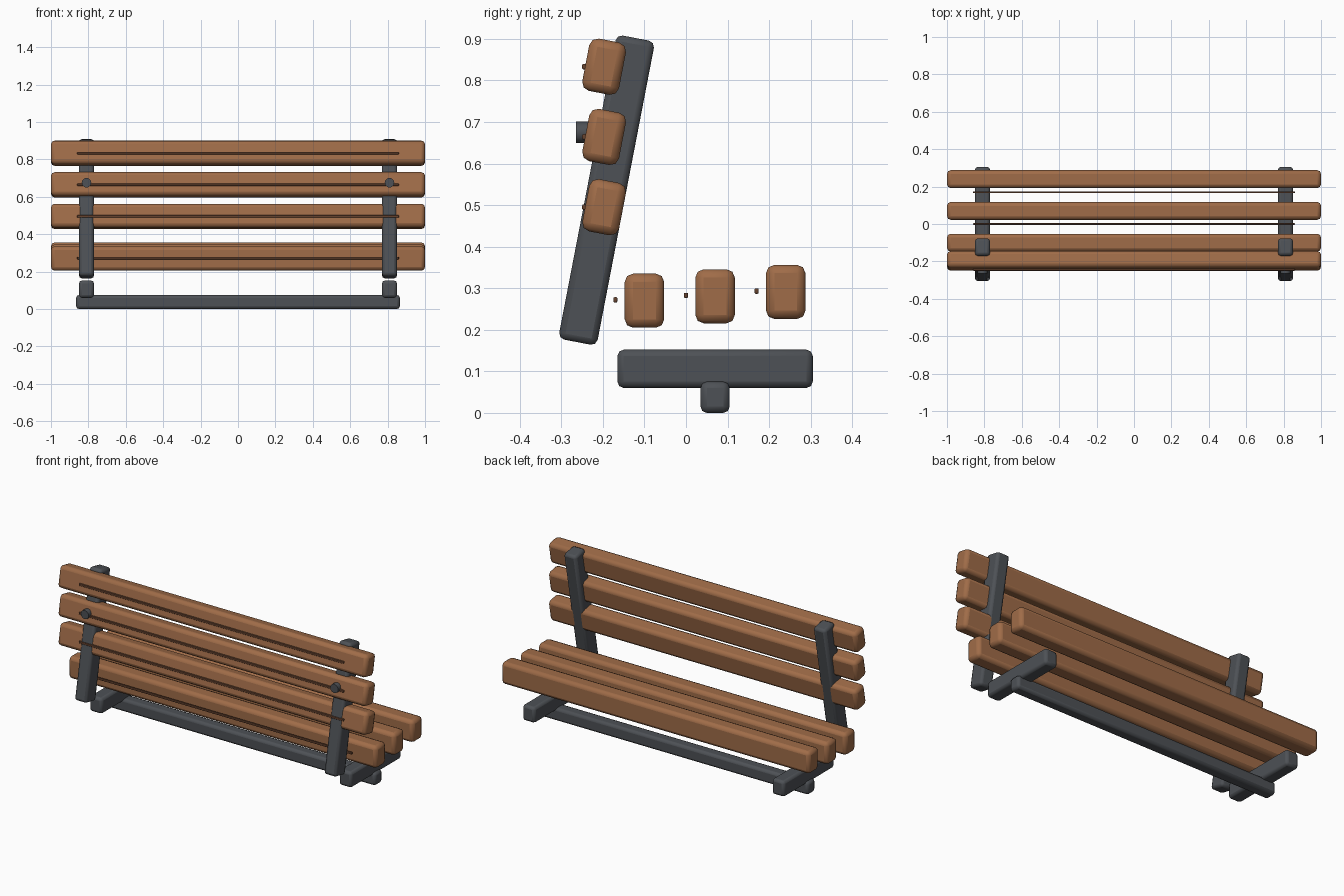
import bpy, bmesh, math
from mathutils import Matrix

if "Cube" in bpy.data.objects:
    bpy.data.objects.remove(bpy.data.objects["Cube"], do_unlink=True)


def material(name, rgb):
    m = bpy.data.materials.new(name)
    m.use_nodes = True
    m.diffuse_color = (*rgb, 1)
    m.node_tree.nodes["Principled BSDF"].inputs["Base Color"].default_value = (*rgb, 1)
    return m


WOOD = material("warm_wood", (0.35, 0.15, 0.065))
GROOVE = material("dark_wood", (0.13, 0.055, 0.028))
METAL = material("charcoal_metal", (0.075, 0.082, 0.092))
LEAN = math.radians(-10.9)


def finish(name, bm, loc, tilt, mat, bevel):
    me = bpy.data.meshes.new(name)
    bm.to_mesh(me)
    bm.free()
    me.materials.append(mat)
    ob = bpy.data.objects.new(name, me)
    bpy.context.collection.objects.link(ob)
    ob.location = loc
    ob.rotation_euler.x = tilt
    if bevel:
        mod = ob.modifiers.new("soft_edges", "BEVEL")
        mod.width = bevel
        mod.segments = 2
    bpy.ops.object.select_all(action="DESELECT")
    ob.select_set(True)
    bpy.context.view_layer.objects.active = ob
    bpy.ops.object.shade_smooth_by_angle(angle=math.radians(30))
    return ob


def box(name, size, loc, mat, tilt=0, bevel=0.015):
    bm = bmesh.new()
    bmesh.ops.create_cube(bm, size=1, matrix=Matrix.Diagonal((*size, 1)))
    return finish(name, bm, loc, tilt, mat, bevel)


def bolt(name, loc):
    bm = bmesh.new()
    bmesh.ops.create_cone(bm, cap_ends=True, segments=12, radius1=0.026,
                          radius2=0.026, depth=0.05,
                          matrix=Matrix.Rotation(math.pi / 2, 4, "X"))
    return finish(name, bm, loc, 0, METAL, 0)


# Seat slats rise gently, each with a thin strip beside it
for i in range(3):
    y, z = -0.1 + 0.17 * i, 0.27 + 0.0105 * i
    box(f"seat_slat_{i + 1}", (2, 0.095, 0.13), (0, y, z), WOOD, bevel=0.02)
    box(f"seat_strip_{i + 1}", (1.72, 0.01, 0.013), (0, y - 0.07, z + 0.002),
        GROOVE, bevel=0.003)

# Leaning backrest slats with strips on the outer face
for i in range(3):
    z = 0.495 + 0.169 * i
    box(f"back_slat_{i + 1}", (2, 0.09, 0.128), (0, -0.197, z), WOOD, LEAN, 0.02)
    box(f"back_strip_{i + 1}", (1.72, 0.012, 0.013), (0, -0.244, z),
        GROOVE, bevel=0.003)

# Metal frame, mirrored left and right
for side, x in (("left", 0.81), ("right", -0.81)):
    box(f"{side}_back_post", (0.08, 0.094, 0.745), (x, -0.191, 0.536), METAL, LEAN)
    box(f"{side}_foot", (0.08, 0.47, 0.092), (x, 0.07, 0.106), METAL)
    bolt(f"{side}_bolt", (x, -0.24, 0.675))

box("cross_bar", (1.73, 0.07, 0.075), (0, 0.07, 0.0375), METAL)
